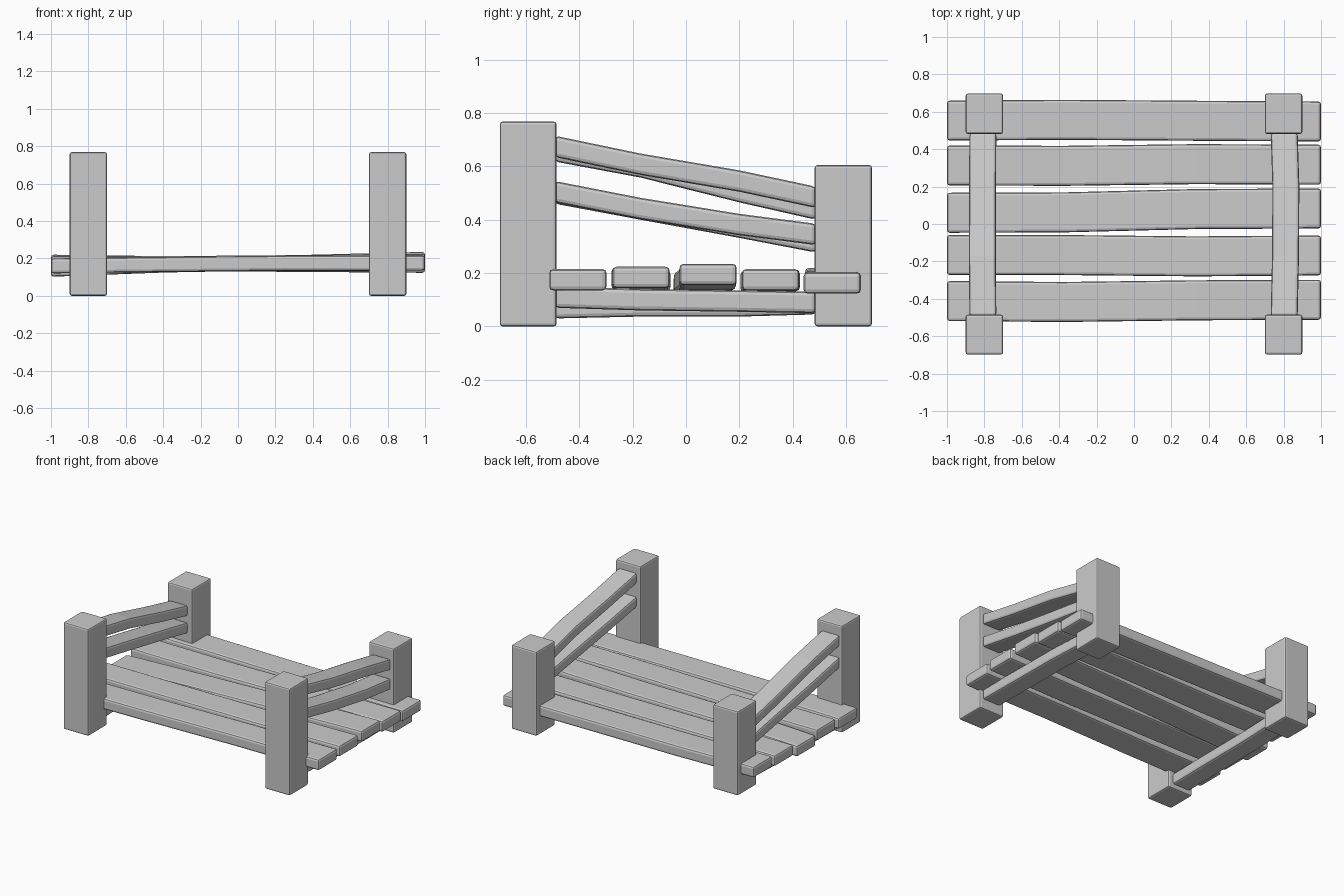
import bpy, bmesh

if "Cube" in bpy.data.objects:
    bpy.data.objects.remove(bpy.data.objects["Cube"])


def loft(name, rings, bevel):
    """Solid beam through a list of 4-point rings, with bevelled outer edges."""
    bm = bmesh.new()
    vs = [[bm.verts.new(p) for p in r] for r in rings]
    for a, b in zip(vs, vs[1:]):
        for i in range(4):
            j = (i + 1) % 4
            bm.faces.new((a[i], a[j], b[j], b[i]))
    bm.faces.new(vs[0][::-1])
    bm.faces.new(vs[-1])
    bmesh.ops.recalc_face_normals(bm, faces=bm.faces)
    me = bpy.data.meshes.new(name)
    bm.to_mesh(me)
    bm.free()
    ob = bpy.data.objects.new(name, me)
    bpy.context.collection.objects.link(ob)
    m = ob.modifiers.new("bevel", 'BEVEL')
    m.width = bevel
    m.segments = 2
    m.limit_method = 'ANGLE'
    return ob


CORNERS = ((-1, -1), (1, -1), (1, 1), (-1, 1))


def post(name, x, y0, y1, h):
    yc, hy = (y0 + y1) / 2, (y1 - y0) / 2
    loft(name, [[(x + a * 0.1, yc + b * hy, z) for a, b in CORNERS] for z in (0, h)], 0.011)


def plank(name, ys, zs):
    """Deck board along x; ys and zs are centre lines at four stations."""
    rings = [[(x, y + a * 0.107, z + b * 0.04) for a, b in CORNERS]
             for x, y, z in zip((-1, -0.38, 0.33, 1), ys, zs)]
    loft(name, rings, 0.015)


def rail(name, xs, zs):
    """Beam along y between posts; xs and zs are centre lines."""
    rings = [[(x + a * 0.072, y, z + b * 0.04) for a, b in CORNERS]
             for y, x, z in zip((-0.492, -0.17, 0.2, 0.487), xs, zs)]
    loft(name, rings, 0.015)


# Corner posts
for side, x in (("left", -0.8), ("right", 0.8)):
    post("front_post_" + side, x, -0.698, -0.485, 0.768)
    post("back_post_" + side, x, 0.482, 0.697, 0.605)

# Deck planks, front to back
plank("deck_plank_1", (-0.412, -0.417, -0.408, -0.405), (0.16, 0.168, 0.175, 0.175))
plank("deck_plank_2", (-0.166, -0.166, -0.173, -0.168), (0.172, 0.172, 0.178, 0.184))
plank("deck_plank_3", (0.06, 0.062, 0.08, 0.083), (0.142, 0.165, 0.178, 0.195))
plank("deck_plank_4", (0.313, 0.311, 0.32, 0.317), (0.17, 0.168, 0.172, 0.175))
plank("deck_plank_5", (0.553, 0.557, 0.552, 0.548), (0.18, 0.172, 0.168, 0.163))

# Right side rails and floor beam
right = (0.803, 0.81, 0.812, 0.803)
rail("upper_rail_right", right, (0.675, 0.608, 0.545, 0.484))
rail("lower_rail_right", right, (0.505, 0.442, 0.382, 0.345))
rail("floor_beam_right", right, (0.11, 0.1, 0.095, 0.09))

# Left side rails and floor beam
left = (-0.808, -0.811, -0.81, -0.808)
rail("upper_rail_left", left, (0.658, 0.598, 0.505, 0.44))
rail("lower_rail_left", left, (0.5, 0.44, 0.372, 0.317))
rail("floor_beam_left", left, (0.07, 0.077, 0.077, 0.085))
